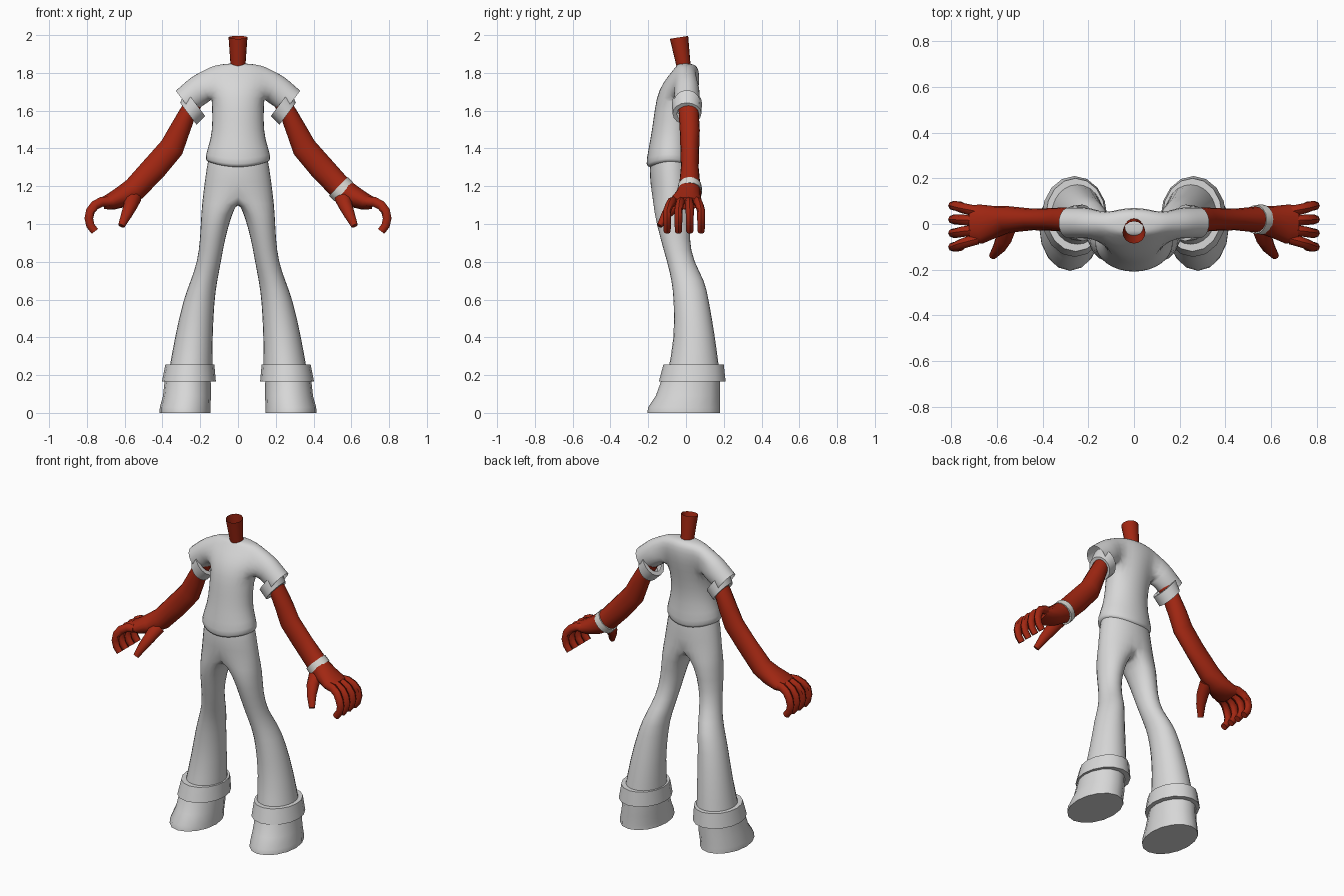
import bpy, bmesh
from math import sin, cos, radians, tau
from mathutils import Vector

if "Cube" in bpy.data.objects:
    bpy.data.objects.remove(bpy.data.objects["Cube"], do_unlink=True)


def material(name, *rgb):
    mat = bpy.data.materials.new(name)
    mat.use_nodes = True
    mat.diffuse_color = (*rgb, 1)
    shader = mat.node_tree.nodes["Principled BSDF"]
    shader.inputs["Base Color"].default_value = mat.diffuse_color
    return mat


cloth = material("light grey cloth", .68, .68, .68)
skin = material("brick red skin", .36, .02, .006)
band = material("off white band", .72, .71, .67)


def finish(name, bm, mat, mirror=True, rounded=False):
    """Turn a bmesh into a shaded object, mirrored and rounded if asked."""
    bmesh.ops.recalc_face_normals(bm, faces=bm.faces)
    mesh = bpy.data.meshes.new(name)
    bm.to_mesh(mesh)
    bm.free()
    mesh.materials.append(mat)
    part = bpy.data.objects.new(name, mesh)
    bpy.context.collection.objects.link(part)
    bpy.ops.object.select_all(action="DESELECT")
    part.select_set(True)
    bpy.context.view_layer.objects.active = part
    bpy.ops.object.shade_smooth_by_angle(angle=radians(180 if rounded else 45))
    if mirror:
        modifier = part.modifiers.new("Mirror", "MIRROR")
        modifier.use_clip = True
    if rounded:
        part.modifiers.new("Subdivision", "SUBSURF").levels = 1
        part.modifiers["Subdivision"].render_levels = 1


def bridge(bm, lower, upper, closed=True):
    """Join two rings of equal length with quads."""
    count = len(lower)
    for i in range(count if closed else count - 1):
        k = (i + 1) % count
        bm.faces.new((lower[i], lower[k], upper[k], upper[i]))


def ellipse(bm, centre, side, up, count, start=0):
    """Ring of vertices round the centre, from the up axis towards the side axis."""
    angles = [start + tau * i / count for i in range(count)]
    return [bm.verts.new(Vector(centre) + side * sin(a) + up * cos(a)) for a in angles]


def tube(name, rows, mat, axis=None, caps=True, sides=16, mirror=True):
    """Loft ellipses; each row is x, y, z, depth radius, width radius."""
    bm = bmesh.new()
    path = [Vector(row[:3]) for row in rows]
    rings = []
    for i, (*centre, depth, width) in enumerate(rows):
        ahead, behind = path[min(i + 1, len(path) - 1)], path[max(i - 1, 0)]
        along = (Vector(axis) if axis else ahead - behind).normalized()
        across = Vector((0, 1, 0))
        across = (across - along * across.dot(along)).normalized()
        rings.append(ellipse(bm, centre, across * depth,
                             across.cross(along) * width, sides))
    for lower, upper in zip(rings, rings[1:]):
        bridge(bm, lower, upper)
    if caps:
        bm.faces.new(rings[0])
        bm.faces.new(rings[-1])
    finish(name, bm, mat, mirror=mirror)


def cuff(name, first, last, mat, axis, mirror=True):
    """Thick band between two rows, with its rims turned inwards."""
    def rim(row):
        *centre, depth, width = row
        return (*centre, depth * .7, width * .7)
    tube(name, [rim(first), first, last, rim(last)], mat, axis, caps=False, mirror=mirror)


def half_ring(bm, height, width, front, back, dip=0):
    """Half ellipse from front centre round the left side to back centre."""
    middle, depth = (front + back) / 2, (back - front) / 2
    ring = []
    for step in range(9):
        angle = tau * step / 16
        x = width * sin(angle) if step % 8 else 0
        y = middle - depth * cos(angle)
        ring.append(bm.verts.new((x, y, height - dip * cos(angle) ** 2)))
    return ring


# Shirt: half a body with an armhole that continues into the sleeve
bm = bmesh.new()
hem = .03
rings = [half_ring(bm, *row) for row in (
    (1.33, .15, -.18, .02, hem),
    (1.33, .17, -.21, .04, hem),
    (1.36, .18, -.215, .045, hem),
    (1.45, .145, -.19, .03),
    (1.55, .137, -.175, .035),
    (1.67, .143, -.16, .06),
    (1.75, .17, -.125, .075),
    (1.82, .17, -.065, .07),
    (1.84, .13, -.05, .05),
    (1.85, .05, -.04, .03),
)]
low, mid, top = rings[5:8]
for lower, upper in zip(rings, rings[1:]):
    if lower in (low, mid):
        bridge(bm, lower[:3], upper[:3], closed=False)
        bridge(bm, lower[6:], upper[6:], closed=False)
    else:
        bridge(bm, lower, upper, closed=False)
bm.faces.new(rings[-1])
armhole = low[2:7] + mid[6:7] + top[6:1:-1] + mid[2:3]
sleeve_axis = Vector((.8, 0, -.6))
sleeve_down = Vector((-.6, 0, -.8))
shoulder = Vector((.19, .005, 1.72))
for step in range(3):
    ring = ellipse(bm, shoulder + sleeve_axis * step * .06, Vector((0, .07, 0)),
                   sleeve_down * (.085 - step * .005), 12, start=-tau / 6)
    bridge(bm, armhole, ring)
    armhole = ring
finish("shirt", bm, cloth, rounded=True)

# Trousers: half a pelvis that closes under the crotch into one leg
bm = bmesh.new()
rings = [half_ring(bm, *row) for row in (
    (1.37, .155, -.18, .02),
    (1.3, .17, -.2, .035),
    (1.15, .19, -.185, .04),
)]
for lower, upper in zip(rings, rings[1:]):
    bridge(bm, lower, upper, closed=False)
previous = rings[-1] + [bm.verts.new((0, y, 1.12)) for y in (-.02, -.07, -.13)]
for height, inner, outer, front, back in (
    (1.06, .03, .195, -.17, .03),
    (.92, .07, .2, -.135, .015),
    (.8, .09, .215, -.1, .04),
    (.7, .11, .25, -.075, .1),
    (.6, .125, .29, -.065, .12),
    (.4, .135, .335, -.06, .155),
    (.2, .135, .37, -.1, .18),
):
    centre = ((inner + outer) / 2, (front + back) / 2, height)
    width, depth = (outer - inner) * .52, (back - front) * .52
    ring = ellipse(bm, centre, Vector((0, depth, 0)), Vector((width, 0, 0)),
                   12, start=-tau / 3)
    bridge(bm, previous, ring)
    previous = ring
finish("trousers", bm, cloth, rounded=True)

# Trouser cuffs, shoes and sleeve cuffs
upright = (0, 0, 1)
cuff("trouser_cuffs", (.255, .04, .255, .16, .13), (.26, .033, .165, .177, .143),
     cloth, upright)
tube("shoes", [
    (.28, -.012, 0, .193, .135),
    (.28, -.01, .03, .19, .134),
    (.27, .01, .09, .17, .127),
    (.265, .03, .2, .15, .12),
], cloth, upright)
cuff("sleeve_cuffs", (.225, .005, 1.64, .08, .086), (.263, .005, 1.584, .076, .072),
     cloth, sleeve_axis)

# Neck: open tube leaning forward
tube("neck", [(0, -.01, 1.82, .036, .038), (0, -.037, 1.988, .049, .05)],
     skin, caps=False, mirror=False)

# Arms with palms
tube("arms", [
    (.235, .01, 1.64, .05, .044),
    (.27, .015, 1.58, .053, .046),
    (.31, .02, 1.495, .053, .055),
    (.35, .02, 1.405, .05, .065),
    (.44, .02, 1.3, .047, .067),
    (.547, .02, 1.185, .058, .064),
    (.61, .01, 1.145, .07, .058),
    (.67, 0, 1.12, .086, .046),
    (.715, 0, 1.11, .08, .032),
], skin)

# Fingers: arcs curling down, spreading towards the tips
for number, name in enumerate(("index", "middle", "ring", "little")):
    rows = []
    for step in range(7):
        bend = radians(100 - 25 * step)
        spread = min(step / 3, 1)
        y = number * (.04 + .02 * spread) - .065 - .035 * spread
        thick = .027 - .001 * step
        rows.append((.7 + .09 * cos(bend), y, 1.03 + .09 * sin(bend), thick * .9, thick))
    tube(name + "_fingers", rows, skin, sides=8)

# Thumbs, reaching forward and down
tube("thumbs", [
    (.555, -.01, 1.14, .035, .045),
    (.57, -.065, 1.095, .035, .036),
    (.59, -.105, 1.05, .026, .029),
    (.617, -.14, .99, .015, .018),
], skin, sides=10)

# Wristband on the left arm only
cuff("wristband", (.531, .02, 1.2, .063, .07), (.56, .02, 1.17, .066, .07),
     band, (.7, 0, -.7), mirror=False)
